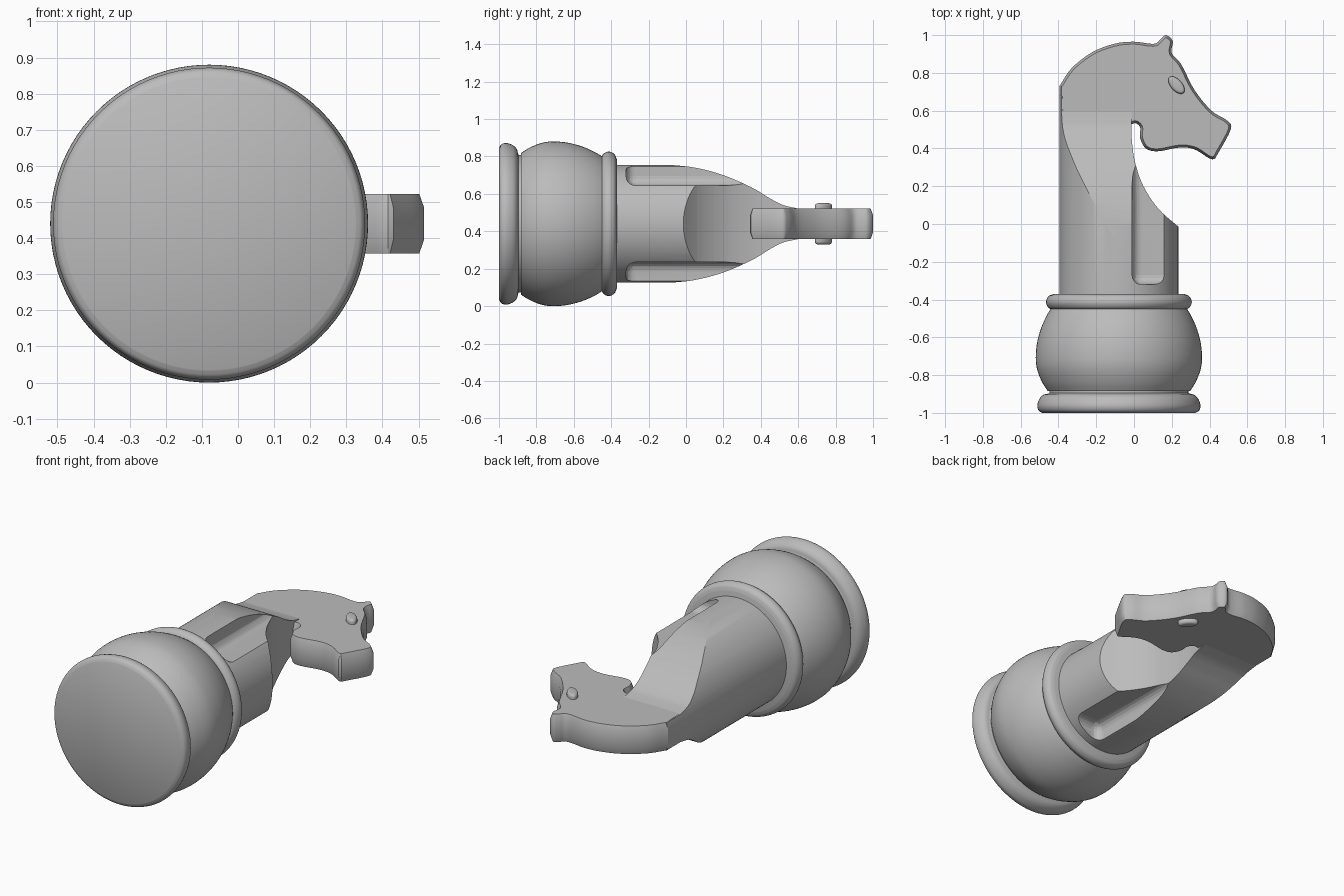
import bpy
import bmesh
from math import radians, pi
from mathutils import Matrix, Vector

if "Cube" in bpy.data.objects:
    bpy.data.objects.remove(bpy.data.objects["Cube"])

AX, AZ = -0.08, 0.44      # long axis of the piece, parallel to y
HALF = 0.0825             # half thickness of the head

gray = bpy.data.materials.new("plain gray")
gray.use_nodes = True
gray.diffuse_color = (0.5, 0.5, 0.5, 1)
gray.node_tree.nodes["Principled BSDF"].inputs["Base Color"].default_value = (0.5, 0.5, 0.5, 1)


def finish(name, bm):
    bmesh.ops.recalc_face_normals(bm, faces=bm.faces)
    mesh = bpy.data.meshes.new(name)
    bm.to_mesh(mesh)
    bm.free()
    mesh.materials.append(gray)
    obj = bpy.data.objects.new(name, mesh)
    bpy.context.collection.objects.link(obj)
    return obj


def smooth(obj, angle=35):
    bpy.ops.object.select_all(action="DESELECT")
    obj.select_set(True)
    bpy.context.view_layer.objects.active = obj
    bpy.ops.object.shade_smooth_by_angle(angle=radians(angle))


def spline(points, steps=5):
    """Smooth open curve through 2D points."""
    p = [Vector(q) for q in points]
    p = [p[0] * 2 - p[1]] + p + [p[-1] * 2 - p[-2]]
    out = []
    for a, b, c, d in zip(p, p[1:], p[2:], p[3:]):
        for i in range(steps):
            t = i / steps
            out.append(0.5 * (2 * b + (c - a) * t + (2 * a - 5 * b + 4 * c - d) * t * t
                              + (3 * b - a - 3 * c + d) * t ** 3))
    return out + [p[-2]]


def lathe(name, profile):
    """Spin (radius, y) points around the long axis."""
    bm = bmesh.new()
    verts = [bm.verts.new((AX + r, y, AZ)) for r, y in profile]
    edges = [bm.edges.new(pair) for pair in zip(verts, verts[1:])]
    bmesh.ops.spin(bm, geom=verts + edges, cent=(AX, 0, AZ), axis=(0, 1, 0),
                   angle=2 * pi, steps=96)
    bmesh.ops.remove_doubles(bm, verts=bm.verts, dist=0.0005)
    obj = finish(name, bm)
    smooth(obj)
    return obj


def prism(outline, offset):
    """Extrude a 3D outline by an offset vector."""
    bm = bmesh.new()
    face = bm.faces.new([bm.verts.new(v) for v in outline])
    geom = bmesh.ops.extrude_face_region(bm, geom=[face])["geom"]
    bmesh.ops.translate(bm, vec=offset, verts=[g for g in geom if isinstance(g, bmesh.types.BMVert)])
    bmesh.ops.recalc_face_normals(bm, faces=bm.faces)
    return bm


def boolean(obj, cutter, operation):
    mod = obj.modifiers.new("cut", "BOOLEAN")
    mod.operation, mod.solver, mod.object = operation, "EXACT", cutter
    bpy.context.view_layer.objects.active = obj
    bpy.ops.object.modifier_apply(modifier=mod.name)
    bpy.data.objects.remove(cutter)


# Turned base: foot, belly and collar
lathe("foot", [(0, -1), (0.405, -1)] + spline([(0.405, -1), (0.425, -0.987), (0.432, -0.96),
      (0.42, -0.925), (0.4, -0.905), (0.375, -0.898)]) + [(0.368, -0.895), (0.368, -0.88), (0, -0.88)])
lathe("belly", [(0, -0.883)] + spline([(0.378, -0.883), (0.405, -0.84), (0.43, -0.78), (0.44, -0.72),
      (0.435, -0.64), (0.415, -0.56), (0.385, -0.49), (0.355, -0.44)]) + [(0, -0.44)])
lathe("collar", [(0, -0.455)] + spline([(0.345, -0.455), (0.373, -0.443), (0.386, -0.413),
      (0.373, -0.383), (0.345, -0.37)]) + [(0, -0.37)])

# Neck: round column tapered in thickness toward the head
neck = lathe("neck", [(0, -0.4), (0.315, -0.4), (0.315, 0.73), (0, 0.73)])
taper = spline([(-0.1, 0.317), (0.05, 0.3), (0.2, 0.26), (0.35, 0.195), (0.45, 0.135),
                (0.52, 0.1), (0.6, HALF - 0.001)]) + [Vector((0.9, HALF - 0.001))]
taper = [Vector((-0.6, 0.4)), Vector((-0.12, 0.4))] + taper
side = [(-1, y, AZ + h) for y, h in taper] + [(-1, y, AZ - h) for y, h in reversed(taper)]
boolean(neck, finish("taper_cutter", prism(side, (2, 0, 0))), "INTERSECT")

# Scooped throat
throat = spline([(0.26, -0.035), (0.23, -0.01), (0.13, 0.08), (0.05, 0.2), (0.005, 0.33),
                 (-0.012, 0.45), (-0.012, 0.53)])
front = [(x, y, -0.2) for x, y in throat] + [(-0.012, 0.9, -0.2), (0.8, 0.9, -0.2), (0.8, -0.035, -0.2)]
boolean(neck, finish("throat_cutter", prism(front, (0, 0, 1.5))), "DIFFERENCE")

# Rounded grooves on both sides of the chest
for s in (-1, 1):
    bm = bmesh.new()
    bmesh.ops.create_cube(bm, size=1, matrix=Matrix.Translation((0.24, 0.14, AZ + s * 0.455))
                          @ Matrix.Diagonal((0.5, 0.92, 0.5, 1)))
    bmesh.ops.bevel(bm, geom=bm.edges[:], offset=0.05, segments=5, profile=0.5, affect="EDGES")
    boolean(neck, finish("groove_cutter", bm), "DIFFERENCE")
smooth(neck, 30)

# Head: flat slab with chamfered rim
crest = spline([(-0.395, 0.73), (-0.33, 0.825), (-0.22, 0.91), (-0.1, 0.955), (0, 0.965), (0.08, 0.955),
                (0.118, 0.957), (0.142, 0.98), (0.17, 1), (0.205, 0.968), (0.2, 0.905), (0.25, 0.845),
                (0.32, 0.71), (0.41, 0.6), (0.49, 0.55), (0.512, 0.5), (0.43, 0.347)])
jaw = spline([(0.415, 0.342), (0.39, 0.352), (0.32, 0.395), (0.243, 0.405), (0.127, 0.385), (0.063, 0.4),
              (0.032, 0.457), (0.033, 0.51), (0.01, 0.533), (-0.015, 0.528)])
outline = crest + jaw + [Vector((-0.1, 0.5)), Vector((-0.36, 0.5)), Vector((-0.39, 0.6))]
bm = prism([(x, y, AZ - 0.045) for x, y in outline], (0, 0, 0.09))
caps = [f for f in bm.faces if abs(f.normal.z) > 0.9]
bmesh.ops.inset_individual(bm, faces=caps, thickness=0.013, depth=HALF - 0.045, use_even_offset=True)
smooth(finish("head", bm), 30)

# Eyes: tilted oval studs on both cheeks
for name, s in (("upper_eye", 1), ("lower_eye", -1)):
    bm = bmesh.new()
    bmesh.ops.create_cone(bm, cap_ends=True, segments=32, radius1=1, radius2=1, depth=1)
    bmesh.ops.scale(bm, vec=(0.056, 0.03, 0.06), verts=bm.verts)
    rim = [e for e in bm.edges if all(v.co.z * s > 0 for v in e.verts)]
    bmesh.ops.bevel(bm, geom=rim, offset=0.016, segments=4, profile=0.5, affect="EDGES")
    bmesh.ops.transform(bm, verts=bm.verts, matrix=Matrix.Translation((0.225, 0.735, AZ + s * 0.08))
                        @ Matrix.Rotation(radians(-48), 4, "Z"))
    smooth(finish(name, bm), 40)
